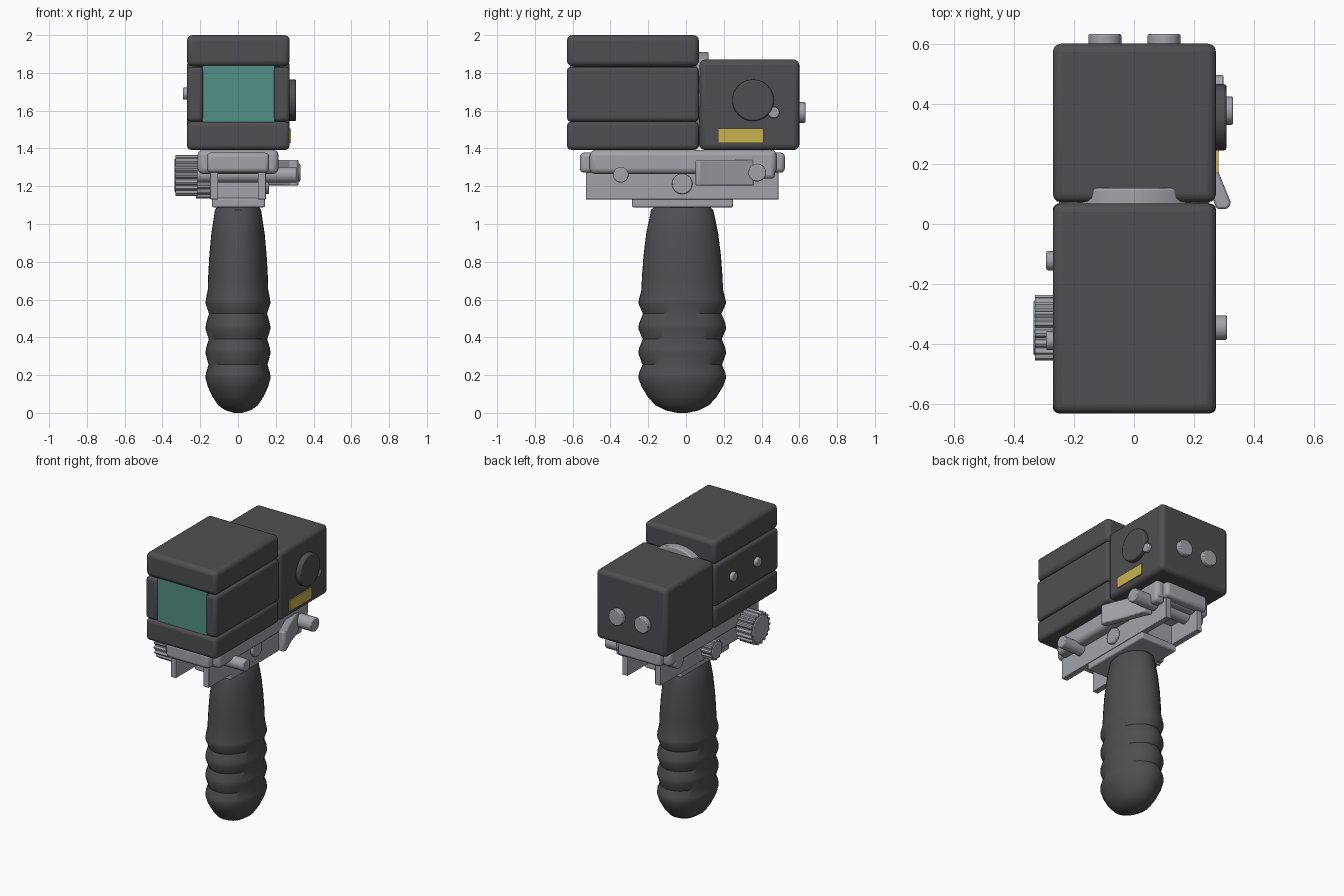
import bpy, bmesh, math
from mathutils import Matrix

if "Cube" in bpy.data.objects:
    bpy.data.objects.remove(bpy.data.objects["Cube"])


def material(name, rgb):
    m = bpy.data.materials.new(name)
    m.diffuse_color = (*rgb, 1)
    m.use_nodes = True
    m.node_tree.nodes["Principled BSDF"].inputs["Base Color"].default_value = m.diffuse_color
    return m


DARK = material("charcoal", (0.078, 0.078, 0.083))
METAL = material("grey metal", (0.36, 0.37, 0.40))
GLASS = material("teal glass", (0.085, 0.28, 0.24))
YELLOW = material("yellow label", (0.58, 0.46, 0.08))


def finish(name, bm, mat, bevel=0, segments=3):
    bmesh.ops.recalc_face_normals(bm, faces=bm.faces)
    me = bpy.data.meshes.new(name)
    bm.to_mesh(me)
    bm.free()
    me.materials.append(mat)
    ob = bpy.data.objects.new(name, me)
    bpy.context.collection.objects.link(ob)
    if bevel:
        b = ob.modifiers.new("bevel", "BEVEL")
        b.width, b.segments = bevel, segments
        b.limit_method, b.angle_limit = "ANGLE", math.radians(50)
    bpy.ops.object.select_all(action="DESELECT")
    ob.select_set(True)
    bpy.context.view_layer.objects.active = ob
    bpy.ops.object.shade_smooth_by_angle(angle=math.radians(35))
    return ob


def box(name, x, y, z, mat, bevel=0.0):
    """Box from (min, max) ranges."""
    bm = bmesh.new()
    size = [r[1] - r[0] for r in (x, y, z)]
    mid = [(r[1] + r[0]) / 2 for r in (x, y, z)]
    bmesh.ops.create_cube(bm, size=1, matrix=Matrix.Translation(mid) @ Matrix.Diagonal((*size, 1)))
    return finish(name, bm, mat, bevel)


def prism(name, points, place, mat, bevel=0.0):
    """Extrude a 2D outline; place(u, v, end) gives the 3D point."""
    bm = bmesh.new()
    a, b = ([bm.verts.new(place(u, v, e)) for u, v in points] for e in (0, 1))
    n = len(points)
    bm.faces.new(a)
    bm.faces.new(b[::-1])
    for i in range(n):
        bm.faces.new((a[i], b[i], b[(i + 1) % n], a[(i + 1) % n]))
    return finish(name, bm, mat, bevel, 2)


def circle(r, n=32):
    return [(r * math.cos(2 * math.pi * i / n), r * math.sin(2 * math.pi * i / n)) for i in range(n)]


def rod_x(name, x, y, z, r, mat, bevel=0.006):
    return prism(name, circle(r), lambda u, v, e: (x[e], y + u, z + v), mat, bevel)


def rod_y(name, x, y, z, r, mat, bevel=0.006, n=32):
    return prism(name, circle(r, n), lambda u, v, e: (x + u, y[e], z + v), mat, bevel)


def knurled_knob(name, x, y, z, r, teeth):
    pts = []
    for i in range(teeth * 4):
        a = 2 * math.pi * i / (teeth * 4)
        rr = r if i % 4 < 2 else r * 0.88
        pts.append((rr * math.cos(a), rr * math.sin(a)))
    prism(name, pts, lambda u, v, e: (x[e], y + u, z + v), METAL)
    rod_x(name + "_cap", (x[0] - 0.005, x[1]), y, z, r * 0.84, METAL)


# Front housing: three stacked layers with a window in the middle one
FY = (-0.63, 0.068)
W = (-0.27, 0.273)
box("housing_top", W, FY, (1.835, 2.0), DARK, 0.028)
box("housing_bottom", W, FY, (1.392, 1.542), DARK, 0.024)
box("housing_left_side", (-0.27, -0.185), FY, (1.543, 1.832), DARK, 0.02)
box("housing_right_side", (0.19, 0.273), FY, (1.543, 1.832), DARK, 0.02)
box("housing_core", (-0.22, 0.22), (-0.59, 0.055), (1.5, 1.87), DARK)
box("front_window", (-0.187, 0.192), (-0.615, -0.58), (1.535, 1.84), GLASS)

# Rear housing and the ring joining the two
box("rear_housing", W, (0.072, 0.6), (1.392, 1.87), DARK, 0.028)
rod_y("joining_ring", 0, (0.03, 0.12), 1.66, 0.25, METAL, 0.008, 64)

# Buttons, dial and label on the housings
for x in (-0.097, 0.1):
    rod_y("rear_button", x, (0.58, 0.632), 1.59, 0.055, METAL)
for y in (-0.122, -0.388):
    rod_x("left_button", (-0.292, -0.25), y, 1.69, 0.032, METAL)
rod_x("side_dial", (0.26, 0.308), 0.355, 1.655, 0.11, DARK, 0.008)
rod_x("dial_pointer", (0.26, 0.298), 0.465, 1.59, 0.03, METAL)
box("label_plate", (0.272, 0.281), (0.17, 0.41), (1.43, 1.505), YELLOW)

# Mounting rail
box("rail_clamp", (-0.215, 0.215), (-0.51, 0.48), (1.265, 1.392), METAL, 0.03)
box("rail_core", (-0.165, 0.165), (-0.562, 0.523), (1.272, 1.378), METAL, 0.022)
for s in (-1, 1):
    x = sorted((s * 0.105, s * 0.147))
    box("rail_flange", x, (-0.53, 0.49), (1.13, 1.29), METAL, 0.004)
box("handle_block", (-0.115, 0.115), (-0.27, 0.24), (1.11, 1.28), METAL, 0.004)
box("handle_plate", (-0.137, 0.143), (-0.285, 0.25), (1.088, 1.138), METAL, 0.01)

# Cross pins through the rail with knobs on the left
rod_x("front_pin", (-0.24, 0.31), -0.345, 1.26, 0.041, METAL)
rod_x("middle_pin", (-0.17, 0.165), -0.02, 1.212, 0.054, METAL)
rod_x("rear_pin", (-0.215, 0.33), 0.377, 1.272, 0.047, METAL)
knurled_knob("large_knob", (-0.33, -0.215), -0.345, 1.257, 0.109, 18)
knurled_knob("small_knob", (-0.222, -0.14), -0.02, 1.203, 0.068, 12)

# Locking lever, bent outwards in plan
LEVER = [(0.15, 0.36), (0.215, 0.36), (0.27, 0.20), (0.323, 0.07), (0.312, 0.05), (0.275, 0.05), (0.22, 0.19)]
prism("locking_lever", LEVER, lambda u, v, e: (u, v, (1.203, 1.34)[e]), METAL, 0.008)
box("lever_hub", (0.14, 0.215), (0.34, 0.47), (1.24, 1.355), METAL, 0.02)

# Grip: oval lathe with finger ridges
PROFILE = [(0.02, 0.0), (0.065, 0.013), (0.105, 0.04), (0.135, 0.085), (0.16, 0.14), (0.172, 0.185),
           (0.17, 0.21), (0.156, 0.255), (0.172, 0.315), (0.17, 0.34), (0.155, 0.39), (0.172, 0.445),
           (0.17, 0.47), (0.154, 0.525), (0.172, 0.58), (0.17, 0.6), (0.16, 0.65), (0.158, 0.72),
           (0.152, 0.83), (0.141, 0.95), (0.122, 1.075), (0.11, 1.09)]
bm = bmesh.new()
N = 40
rings = [[bm.verts.new((x * r, -0.02 + y * r * 1.35, z)) for x, y in circle(1, N)] for r, z in PROFILE]
for a, b in zip(rings, rings[1:]):
    for i in range(N):
        bm.faces.new((a[i], a[(i + 1) % N], b[(i + 1) % N], b[i]))
bm.faces.new(rings[0][::-1])
bm.faces.new(rings[-1])
finish("grip", bm, DARK)
